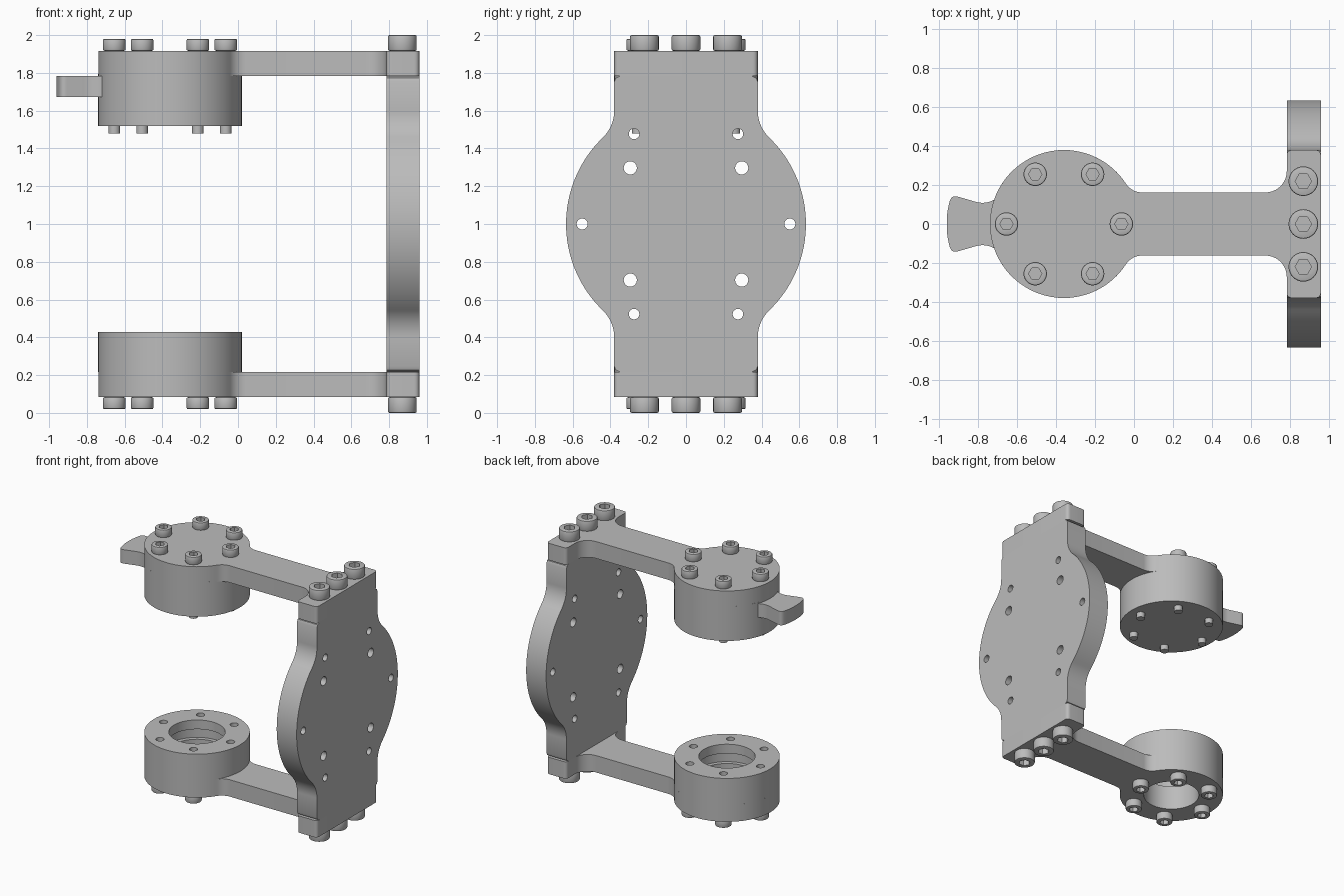
import bpy, bmesh, math
from mathutils import Vector

MID = 1.0                      # mirror height between the two arms
HUB = -0.36                    # x of the hub axis
HUB_R, PLATE_R = 0.38, 0.635
ARM_LOW, ARM_TOP = 1.783, 1.917
IN, OUT = 0.785, 0.96          # x faces of the side plate

old = bpy.data.objects.get("Cube")
if old:
    bpy.data.objects.remove(old)

grey = bpy.data.materials.new("machined_grey")
grey.use_nodes = True
grey.diffuse_color = (0.5, 0.5, 0.5, 1)
grey.node_tree.nodes["Principled BSDF"].inputs["Base Color"].default_value = (0.5, 0.5, 0.5, 1)


def finish(mesh):
    mesh.materials.clear()
    mesh.materials.append(grey)
    mesh.shade_smooth()
    mesh.set_sharp_from_angle(angle=math.radians(30))


def add(name, mesh, loc=(0, 0, 0), flip=False):
    ob = bpy.data.objects.new(name, mesh)
    ob.location = loc
    if flip:
        ob.rotation_euler.x = math.pi
    bpy.context.collection.objects.link(ob)
    return ob


def prism(name, pts, low, high, along_x=False):
    """Extrude an outline along z, or an outline of (z, y) along x."""
    bm = bmesh.new()
    place = (lambda u, v, w: (w, v, u)) if along_x else (lambda u, v, w: (u, v, w))
    a, b = ([bm.verts.new(place(u, v, w)) for u, v in pts] for w in (low, high))
    bm.faces.new(a)
    bm.faces.new(b)
    for i in range(len(a)):
        j = (i + 1) % len(a)
        bm.faces.new((a[i], a[j], b[j], b[i]))
    bmesh.ops.recalc_face_normals(bm, faces=bm.faces)
    mesh = bpy.data.meshes.new(name)
    bm.to_mesh(mesh)
    bm.free()
    finish(mesh)
    return add(name, mesh)


def circle(cx, cy, r, n=32, start=0.0, end=math.tau):
    steps = n if end - start >= math.tau else n - 1
    return [(cx + r * math.cos(start + (end - start) * i / steps),
             cy + r * math.sin(start + (end - start) * i / steps)) for i in range(n)]


def rounded(corners, n=8):
    """Round each (x, y, cut) corner of a closed outline."""
    pts = []
    for i, (x, y, cut) in enumerate(corners):
        p = Vector((x, y))
        if not cut:
            pts.append((x, y))
            continue
        before = Vector(corners[i - 1][:2])
        after = Vector(corners[(i + 1) % len(corners)][:2])
        a = p + (before - p).normalized() * cut
        b = p + (after - p).normalized() * cut
        for k in range(n + 1):
            t = k / n
            pts.append(tuple(a * (1 - t) ** 2 + p * 2 * t * (1 - t) + b * t * t))
    return pts


def blend(radius, half, f, n=14):
    """Fillet from a circle at the origin to the line v = half; also its start angle."""
    cu, cv = math.sqrt((radius + f) ** 2 - (half + f) ** 2), half + f
    ang = math.atan2(cv, cu)
    return circle(cu, cv, f, n, ang + math.pi, 1.5 * math.pi), ang


def carve(ob, cutters):
    """Subtract the cutters, keep the result as plain mesh and drop the cutters."""
    for c in cutters:
        c.hide_render = True
        mod = ob.modifiers.new("cut", "BOOLEAN")
        mod.operation, mod.solver, mod.object = "DIFFERENCE", "EXACT", c
    deps = bpy.context.evaluated_depsgraph_get()
    mesh = bpy.data.meshes.new_from_object(ob.evaluated_get(deps))
    ob.modifiers.clear()
    ob.data = mesh
    finish(mesh)


def drop(cutters):
    for c in cutters:
        bpy.data.objects.remove(c)


def make_bolt_mesh(name, r, h, socket):
    head = prism(name, circle(0, 0, r, 32), 0, h)
    bev = head.modifiers.new("edge", "BEVEL")
    bev.width, bev.segments, bev.limit_method = 0.008, 2, "ANGLE"
    hexagon = prism("hex_cutter", circle(0, 0, socket, 6), h * 0.4, h + 0.1)
    carve(head, [hexagon])
    mesh = head.data
    drop([hexagon, head])
    return mesh


# Side plate: straight ends flowing into a round middle, with ten through holes
fillet, ang = blend(PLATE_R, 0.38, 0.2)
end = ARM_LOW - MID
upper = [(end, 0.35), (end - 0.01, 0.372), (end - 0.03, 0.38)] + fillet[::-1]
side = upper + circle(0, 0, PLATE_R, 48, ang, math.pi - ang)[1:-1]
side += [(-u, v) for u, v in reversed(upper)]
outline = side + [(u, -v) for u, v in reversed(side)]
plate = prism("side_plate", [(u + MID, v) for u, v in outline], IN, OUT, True)
holes = []
for sy in (-1, 1):
    spots = [(0, 0.55, 0.029)]
    for sz in (-1, 1):
        spots += [(sz * 0.477, 0.275, 0.028), (sz * 0.297, 0.295, 0.035)]
    holes += [prism("hole_cutter", circle(MID + z, sy * y, r, 24), IN - 0.1, OUT + 0.1, True)
              for z, y, r in spots]
carve(plate, holes)
drop(holes)

# Arm outline: hub disc, filleted bar and rounded crosshead
fillet, ang = blend(HUB_R, 0.162, 0.1)
half = [(HUB + u, v) for u, v in fillet]
half += circle(IN - 0.11, 0.162 + 0.11, 0.11, 10, -math.pi / 2, 0)
half += rounded([(IN, 0, 0), (IN, 0.38, 0.03), (OUT, 0.38, 0.03), (OUT, 0, 0)])[1:-1]
back = [(HUB + u, v) for u, v in circle(0, 0, HUB_R, 80, ang, math.tau - ang)][1:-1]
arm_outline = half[::-1] + back + [(x, -y) for x, y in half]
bolt_spots = circle(HUB, 0, 0.295, 6)

upper_arm = prism("upper_arm", arm_outline, ARM_LOW, ARM_TOP)
upper_hub = prism("upper_hub", circle(HUB, 0, HUB_R, 96), 1.52, ARM_LOW + 0.01)
lower_arm = prism("lower_arm", arm_outline, 2 - ARM_TOP, 2 - ARM_LOW)
lower_hub = prism("lower_hub", circle(HUB, 0, HUB_R, 96), 2 - ARM_LOW, 0.428)

# Lower hub: bore with a wider bearing groove, and six bolt holes
bore = prism("bore_cutter", circle(HUB, 0, 0.203, 64), 0, 0.6)
groove = prism("groove_cutter", circle(HUB, 0, 0.235, 64), 0.275, 0.355)
pits = [prism("pit_cutter", circle(x, y, 0.03, 20), 0.3, 0.5) for x, y in bolt_spots]
carve(lower_arm, [bore])
carve(lower_hub, [bore, groove] + pits)
drop([bore, groove] + pits)

# Flared grip on the upper hub
grip = [(-0.70, 0.135, 0), (-0.765, 0.1, 0.05), (-0.938, 0.15, 0.035), (-0.962, 0.06, 0.05)]
grip += [(x, -y, c) for x, y, c in reversed(grip)]
prism("grip", rounded(grip), 1.673, 1.783)

# Socket-head bolts on both hubs, with shank ends below the upper hub
hub_bolt = make_bolt_mesh("hub_bolt", 0.06, 0.063, 0.034)
for x, y in bolt_spots:
    add("upper_hub_bolt", hub_bolt, (x, y, ARM_TOP))
    add("lower_hub_bolt", hub_bolt, (x, y, 2 - ARM_TOP), True)
    prism("shank_end", circle(x, y, 0.031, 24), 1.478, 1.53)

# Larger bolts clamping each crosshead to the plate
plate_bolt = make_bolt_mesh("plate_bolt", 0.076, 2 - ARM_TOP, 0.042)
for y in (-0.22, 0, 0.22):
    add("upper_plate_bolt", plate_bolt, (0.87, y, ARM_TOP))
    add("lower_plate_bolt", plate_bolt, (0.87, y, 2 - ARM_TOP), True)
